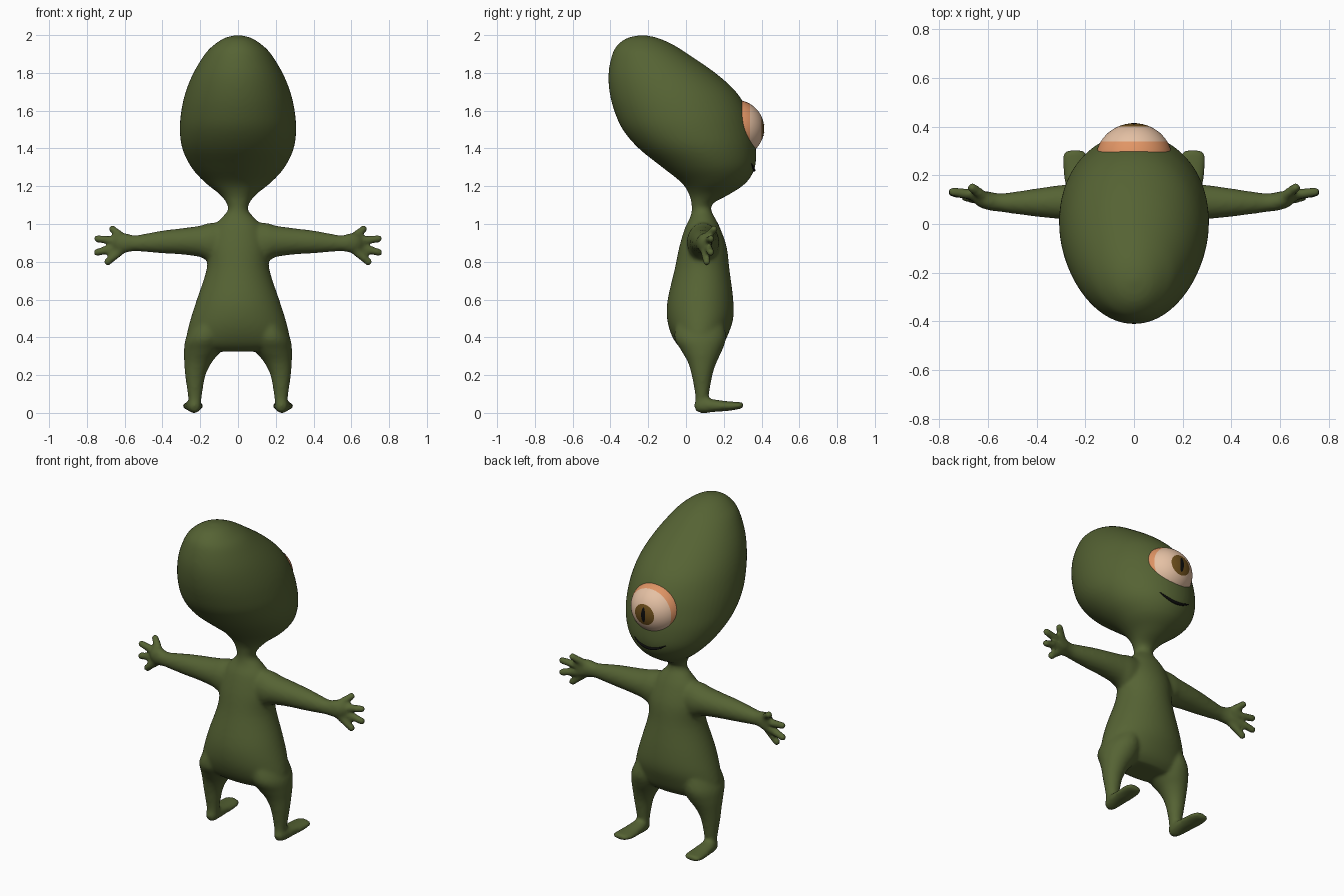
import bpy, bmesh, math
from mathutils import Vector, Matrix
from mathutils.bvhtree import BVHTree

cube = bpy.data.objects.get("Cube")
if cube:
    bpy.data.objects.remove(cube, do_unlink=True)


def material(name, rgb):
    m = bpy.data.materials.new(name)
    m.use_nodes = True
    m.diffuse_color = (*rgb, 1)
    bsdf = m.node_tree.nodes["Principled BSDF"]
    bsdf.inputs["Base Color"].default_value = (*rgb, 1)
    bsdf.inputs["Roughness"].default_value = 0.7
    return m


skin = material("olive_green", (0.092, 0.125, 0.034))
lid = material("eye_orange", (0.75, 0.30, 0.13))
cream = material("eye_cream", (0.78, 0.53, 0.37))
brown = material("iris_brown", (0.16, 0.08, 0.012))
black = material("black", (0.004, 0.004, 0.004))


def add_object(name, bm, mats):
    mesh = bpy.data.meshes.new(name)
    bmesh.ops.recalc_face_normals(bm, faces=bm.faces)
    for f in bm.faces:
        f.smooth = True
    bm.to_mesh(mesh)
    bm.free()
    for m in mats:
        mesh.materials.append(m)
    ob = bpy.data.objects.new(name, mesh)
    bpy.context.collection.objects.link(ob)
    return ob


def smooth_rows(rows, steps=4):
    """Catmull-Rom interpolation between section rows."""
    rows = [Vector(r) for r in rows]
    out = []
    for i in range(len(rows) - 1):
        a, b, c = rows[max(i - 1, 0)], rows[i], rows[i + 1]
        d = rows[min(i + 2, len(rows) - 1)]
        for k in range(steps):
            t = k / steps
            out.append(0.5 * (2 * b + (c - a) * t + (2 * a - 5 * b + 4 * c - d) * t ** 2
                              + (3 * b - 3 * c + d - a) * t ** 3))
    return out + [rows[-1]]


def loft(bm, axis, rows, side=1, n=40):
    """Elliptical sections (t, centre, radius, centre, radius) along an axis."""
    u, v = [i for i in range(3) if i != axis]
    rings = []
    for t, cu, ru, cv, rv in smooth_rows(rows):
        ring = []
        for k in range(n):
            a = math.tau * k / n
            p = Vector()
            p[axis] = t
            p[u] = cu + max(ru, 0.002) * math.cos(a)
            p[v] = cv + max(rv, 0.002) * math.sin(a)
            p.x *= side
            ring.append(bm.verts.new(p))
        rings.append(ring)
    for r, s in zip(rings, rings[1:]):
        for k in range(n):
            j = (k + 1) % n
            bm.faces.new((r[k], r[j], s[j], s[k]))
    bm.faces.new(rings[0])
    bm.faces.new(rings[-1])


def finger(bm, start, end, r0, r1):
    """Tapered finger with a round tip."""
    start, end = Vector(start), Vector(end)
    d = end - start
    place = Matrix.Translation((start + end) / 2) @ d.to_track_quat("Z", "Y").to_matrix().to_4x4()
    bmesh.ops.create_cone(bm, cap_ends=True, segments=20, radius1=r0, radius2=r1,
                          depth=d.length, matrix=place)
    bmesh.ops.create_uvsphere(bm, u_segments=20, v_segments=12, radius=r1 * 1.08,
                              matrix=Matrix.Translation(end))


# Head and torso: height, half width, back, front
profile = [
    (2.0, 0.01, -0.24, -0.22), (1.985, 0.07, -0.31, -0.15), (1.95, 0.125, -0.36, -0.07),
    (1.9, 0.175, -0.39, 0.01), (1.8, 0.236, -0.41, 0.155), (1.7, 0.277, -0.405, 0.265),
    (1.6, 0.30, -0.38, 0.325), (1.5, 0.308, -0.335, 0.355), (1.4, 0.295, -0.25, 0.37),
    (1.3, 0.247, -0.125, 0.365), (1.22, 0.175, -0.025, 0.32), (1.16, 0.10, 0.015, 0.235),
    (1.11, 0.06, 0.028, 0.145), (1.07, 0.055, 0.03, 0.135), (1.03, 0.09, 0.02, 0.155),
    (0.98, 0.13, -0.005, 0.18), (0.88, 0.16, -0.035, 0.215), (0.76, 0.166, -0.06, 0.23),
    (0.6, 0.218, -0.097, 0.25), (0.5, 0.25, -0.1, 0.25), (0.42, 0.27, -0.08, 0.225),
    (0.36, 0.27, -0.045, 0.195), (0.325, 0.2, 0.0, 0.16)]

bm = bmesh.new()
loft(bm, 2, [(z, 0, w, (b + f) / 2, (f - b) / 2) for z, w, b, f in profile], n=56)

for side in (1, -1):
    # Arm and palm
    loft(bm, 0, [
        (0.05, 0.09, 0.08, 0.9, 0.11), (0.15, 0.09, 0.085, 0.903, 0.102),
        (0.2, 0.09, 0.08, 0.908, 0.083), (0.3, 0.09, 0.07, 0.908, 0.069),
        (0.4, 0.088, 0.058, 0.905, 0.06), (0.5, 0.087, 0.044, 0.9, 0.047),
        (0.55, 0.088, 0.038, 0.898, 0.042), (0.6, 0.095, 0.038, 0.9, 0.052),
        (0.64, 0.105, 0.033, 0.898, 0.044), (0.665, 0.11, 0.015, 0.897, 0.02)], side)
    # Fingers
    for y0, z0, x1, y1, z1 in [(0.1, 0.92, 0.663, 0.148, 0.972), (0.11, 0.905, 0.742, 0.132, 0.922),
                               (0.11, 0.885, 0.744, 0.13, 0.85), (0.095, 0.875, 0.69, 0.11, 0.8)]:
        finger(bm, (0.6 * side, y0, z0), (x1 * side, y1, z1), 0.024, 0.02)
    # Leg
    loft(bm, 2, [
        (0.5, 0.15, 0.07, 0.075, 0.12), (0.4, 0.172, 0.103, 0.075, 0.137),
        (0.33, 0.188, 0.098, 0.083, 0.108), (0.27, 0.211, 0.074, 0.086, 0.077),
        (0.2, 0.226, 0.054, 0.085, 0.055), (0.1, 0.228, 0.038, 0.085, 0.037),
        (0.05, 0.228, 0.032, 0.083, 0.032), (0.03, 0.228, 0.02, 0.083, 0.02)], side)
    # Foot
    loft(bm, 1, [
        (0.044, 0.23, 0.01, 0.04, 0.012), (0.06, 0.23, 0.03, 0.038, 0.034),
        (0.1, 0.233, 0.04, 0.04, 0.041), (0.15, 0.235, 0.047, 0.038, 0.033),
        (0.22, 0.238, 0.053, 0.036, 0.026), (0.27, 0.241, 0.055, 0.038, 0.02),
        (0.298, 0.242, 0.042, 0.04, 0.015), (0.306, 0.242, 0.015, 0.04, 0.006)], side)

# Fuse the overlapping parts into one soft skin
body = add_object("body", bm, [skin])
fuse = body.modifiers.new("fuse", "REMESH")
fuse.mode = "VOXEL"
fuse.voxel_size = 0.011
fuse.use_smooth_shade = True
soften = body.modifiers.new("soften", "SMOOTH")
soften.factor = 0.5
soften.iterations = 6

# Eyeball with its pole facing forward, coloured ring by ring
centre, radius = Vector((0, 0.262, 1.505)), 0.152
bm = bmesh.new()
bmesh.ops.create_uvsphere(bm, u_segments=60, v_segments=30, radius=radius,
                          matrix=Matrix.Translation(centre) @ Matrix.Rotation(-math.pi / 2, 4, "X"))
for f in bm.faces:
    angle = math.degrees((f.calc_center_median() - centre).angle(Vector((0, 1, 0))))
    f.material_index = 2 if angle < 24 else 1 if angle < 60 else 0
eye = add_object("eye", bm, [lid, cream, brown])
eye.scale.x = 1.04

# Slit pupil: thin curved plate lying on the eyeball
bm = bmesh.new()
rings = []
for s in (0.02, 0.35, 0.7, 1):
    ring = []
    for k in range(32):
        a = math.tau * k / 32
        x, z = 0.013 * s * math.cos(a), 0.045 * s * math.sin(a)
        y = math.sqrt(radius ** 2 - x * x - z * z) + 0.002
        ring.append(bm.verts.new(centre + Vector((x, y, z))))
    rings.append(ring)
bm.faces.new(rings[0])
for r, s in zip(rings, rings[1:]):
    for k in range(32):
        j = (k + 1) % 32
        bm.faces.new((r[k], s[k], s[j], r[j]))
pupil = add_object("pupil", bm, [black])

# Mouth: tapered smile line laid on the face
bpy.context.view_layer.update()
surface = BVHTree.FromObject(body, bpy.context.evaluated_depsgraph_get())
curve = bpy.data.curves.new("mouth", "CURVE")
curve.dimensions = "3D"
curve.bevel_depth = 0.009
curve.bevel_resolution = 2
curve.use_fill_caps = True
curve.materials.append(black)
line = curve.splines.new("POLY")
count = 25
line.points.add(count - 1)
for i, p in enumerate(line.points):
    s = 2 * i / (count - 1) - 1
    x, z = 0.105 * s, 1.285 + 0.035 * s * s
    hit = surface.ray_cast(Vector((x, 1, z)), Vector((0, -1, 0)))[0]
    p.co = (x, hit.y if hit else 0.36, z, 1)
    p.radius = 0.25 + 0.75 * (1 - s * s)
mouth = bpy.data.objects.new("mouth", curve)
bpy.context.collection.objects.link(mouth)
